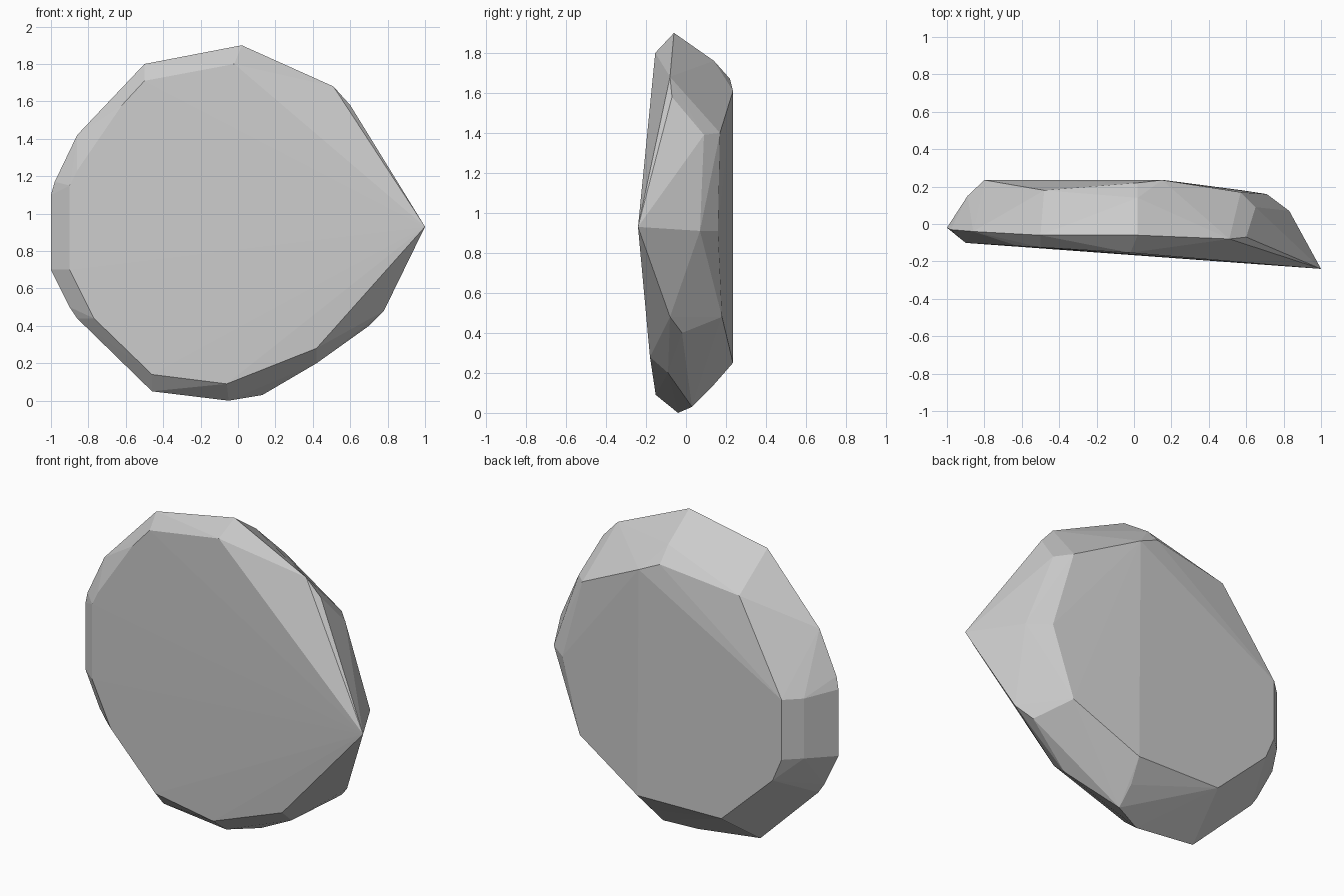
import bpy, bmesh

# Outer rim, widest outline of the stone (x, y, z)
rim = [(0.02, -0.06, 1.9), (-0.5, -0.06, 1.8), (-0.86, -0.04, 1.42), (-0.98, -0.03, 1.17),
       (-1.0, -0.02, 1.1), (-1.0, -0.02, 0.7), (-0.9, -0.03, 0.5), (-0.86, -0.03, 0.44),
       (-0.46, -0.05, 0.05), (-0.05, -0.04, 0.0), (0.13, 0.03, 0.03), (0.42, -0.09, 0.2),
       (0.70, -0.02, 0.40), (0.78, -0.08, 0.48), (0.60, -0.07, 1.58), (0.51, -0.08, 1.68)]

# Front facet outline (x, z), lying on a slanted plane
front = [(-0.02, 1.8), (-0.5, 1.71), (-0.62, 1.58), (-0.86, 1.23), (-0.9, 1.15),
         (-0.9, 0.7), (-0.77, 0.44), (-0.46, 0.14), (-0.06, 0.09), (0.42, 0.28)]

# Back facet outline (x, y, z)
back = [(0.02, 0.22, 1.67), (0.15, 0.235, 1.61), (-0.48, 0.18, 1.6), (-0.8, 0.235, 1.08),
        (-0.8, 0.235, 0.72), (-0.74, 0.235, 0.58), (-0.4, 0.235, 0.26), (0.16, 0.235, 0.25),
        (0.58, 0.18, 0.48), (0.71, 0.16, 0.91), (0.57, 0.17, 1.4)]

# Chamfer between rim and back
chamfer = [(0.02, 0.14, 1.76), (-0.89, 0.15, 1.08), (-0.89, 0.15, 0.72),
           (0.13, 0.13, 0.13), (0.83, 0.07, 0.91), (0.65, 0.09, 1.39)]

tip = [(1.0, -0.24, 0.93)]

# Stone: convex faceted body wrapped around the outlines
points = rim + [(x, -0.155 - 0.06 * x, z) for x, z in front] + back + chamfer + tip
bm = bmesh.new()
for p in points:
    bm.verts.new(p)
hull = bmesh.ops.convex_hull(bm, input=bm.verts)
loose = [v for v in bm.verts if not v.link_faces]
bmesh.ops.delete(bm, geom=loose, context='VERTS')
bmesh.ops.recalc_face_normals(bm, faces=bm.faces)

mesh = bpy.data.meshes.new("flat_stone")
bm.to_mesh(mesh)
bm.free()
stone = bpy.data.objects.new("flat_stone", mesh)
bpy.context.collection.objects.link(stone)
